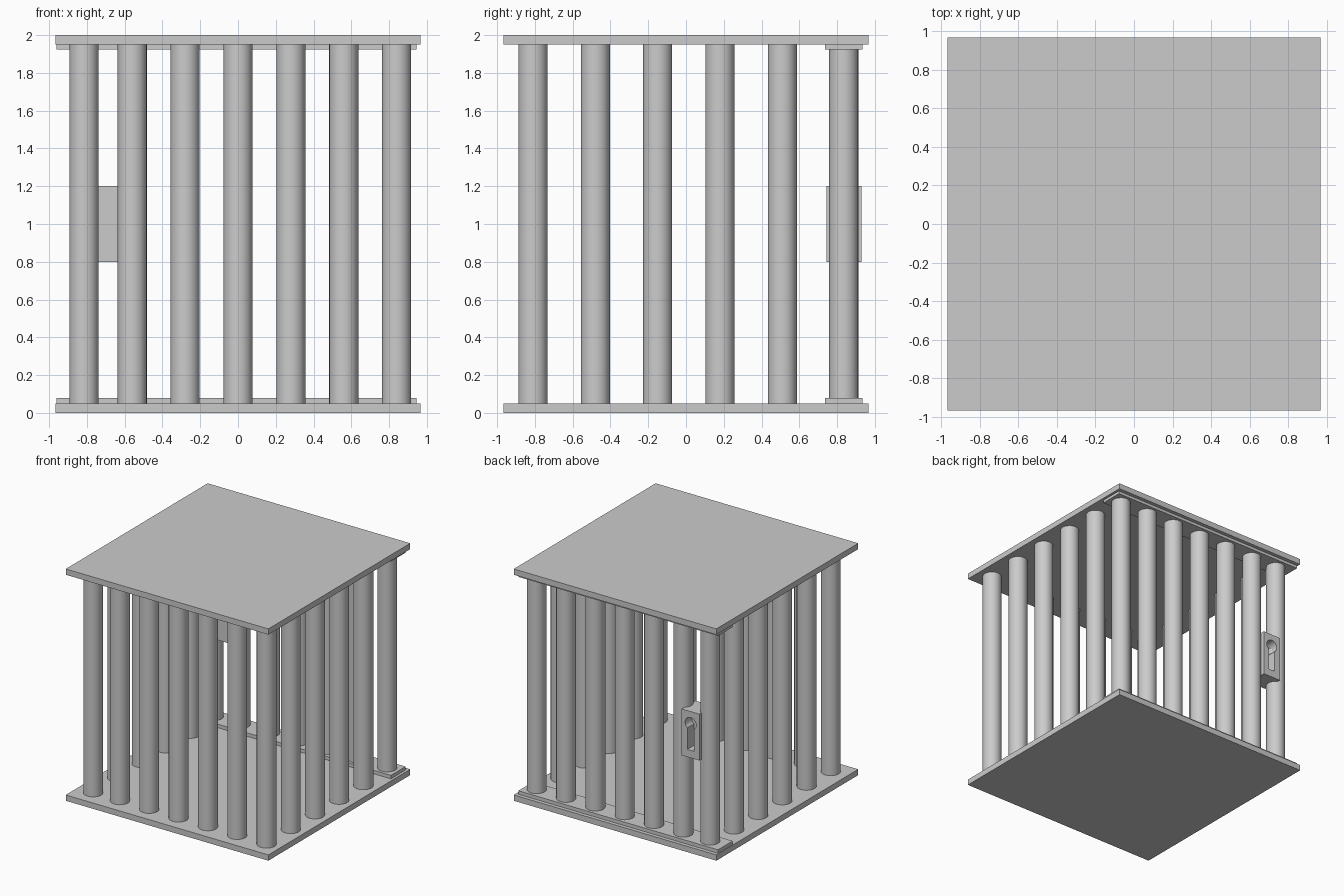
import bpy, bmesh
from math import sin, cos, asin, pi

if "Cube" in bpy.data.objects:
    bpy.data.objects.remove(bpy.data.objects["Cube"])


def box(name, x0, x1, y0, y1, z0, z1):
    bpy.ops.mesh.primitive_cube_add(
        size=1, location=((x0 + x1) / 2, (y0 + y1) / 2, (z0 + z1) / 2))
    ob = bpy.context.object
    ob.name = name
    ob.scale = (x1 - x0, y1 - y0, z1 - z0)
    bpy.ops.object.transform_apply(location=False, rotation=False, scale=True)
    return ob


def bar(name, x, y, z0, z1):
    bpy.ops.mesh.primitive_cylinder_add(
        vertices=32, radius=0.077, depth=z1 - z0, location=(x, y, (z0 + z1) / 2))
    bpy.context.object.name = name
    bpy.ops.object.shade_smooth_by_angle()


# Floor and roof plates
box("floor_plate", -0.967, 0.967, -0.967, 0.967, 0, 0.05)
box("roof_plate", -0.967, 0.967, -0.967, 0.967, 1.95, 2.0)

# Door rails along the back
box("lower_door_rail", -0.96, 0.945, 0.735, 0.935, 0.05, 0.08)
box("upper_door_rail", -0.96, 0.945, 0.735, 0.935, 1.925, 1.95)

# Front bars and back door bars
xs = [-0.815, -0.56, -0.28, 0, 0.28, 0.56, 0.84]
for x in xs:
    bar("front_bar", x, -0.81, 0.05, 1.95)
    bar("door_bar", x, 0.835, 0.08, 1.925)

# Side bars
for i in range(4):
    for name, x in (("left_bar", xs[0]), ("right_bar", xs[-1])):
        bar(name, x, -0.48 + 0.33 * i, 0.05, 1.95)

# Lock block with a blind keyhole on the back face
lock = box("lock", -0.78, -0.61, 0.745, 0.93, 0.8, 1.2)
r, half, cx, cz = 0.053, 0.031, -0.695, 1.095
a0 = -pi / 2 + asin(half / r)
a1 = 3 * pi / 2 - asin(half / r)
n = 24
outline = [(r * cos(a0 + (a1 - a0) * i / n), r * sin(a0 + (a1 - a0) * i / n))
           for i in range(n + 1)]
outline += [(-half, 0.865 - cz), (half, 0.865 - cz)]

bm = bmesh.new()
face = bm.faces.new([bm.verts.new((cx + u, 0.84, cz + v)) for u, v in outline])
out = bmesh.ops.extrude_face_region(bm, geom=[face])
moved = [g for g in out["geom"] if isinstance(g, bmesh.types.BMVert)]
bmesh.ops.translate(bm, verts=moved, vec=(0, 0.15, 0))
bmesh.ops.recalc_face_normals(bm, faces=bm.faces)
mesh = bpy.data.meshes.new("keyhole_cutter")
bm.to_mesh(mesh)
bm.free()
cutter = bpy.data.objects.new("keyhole_cutter", mesh)
bpy.context.collection.objects.link(cutter)

mod = lock.modifiers.new("keyhole", "BOOLEAN")
mod.operation = "DIFFERENCE"
mod.solver = "EXACT"
mod.object = cutter
bpy.context.view_layer.objects.active = lock
bpy.ops.object.modifier_apply(modifier=mod.name)
bpy.data.objects.remove(cutter)
